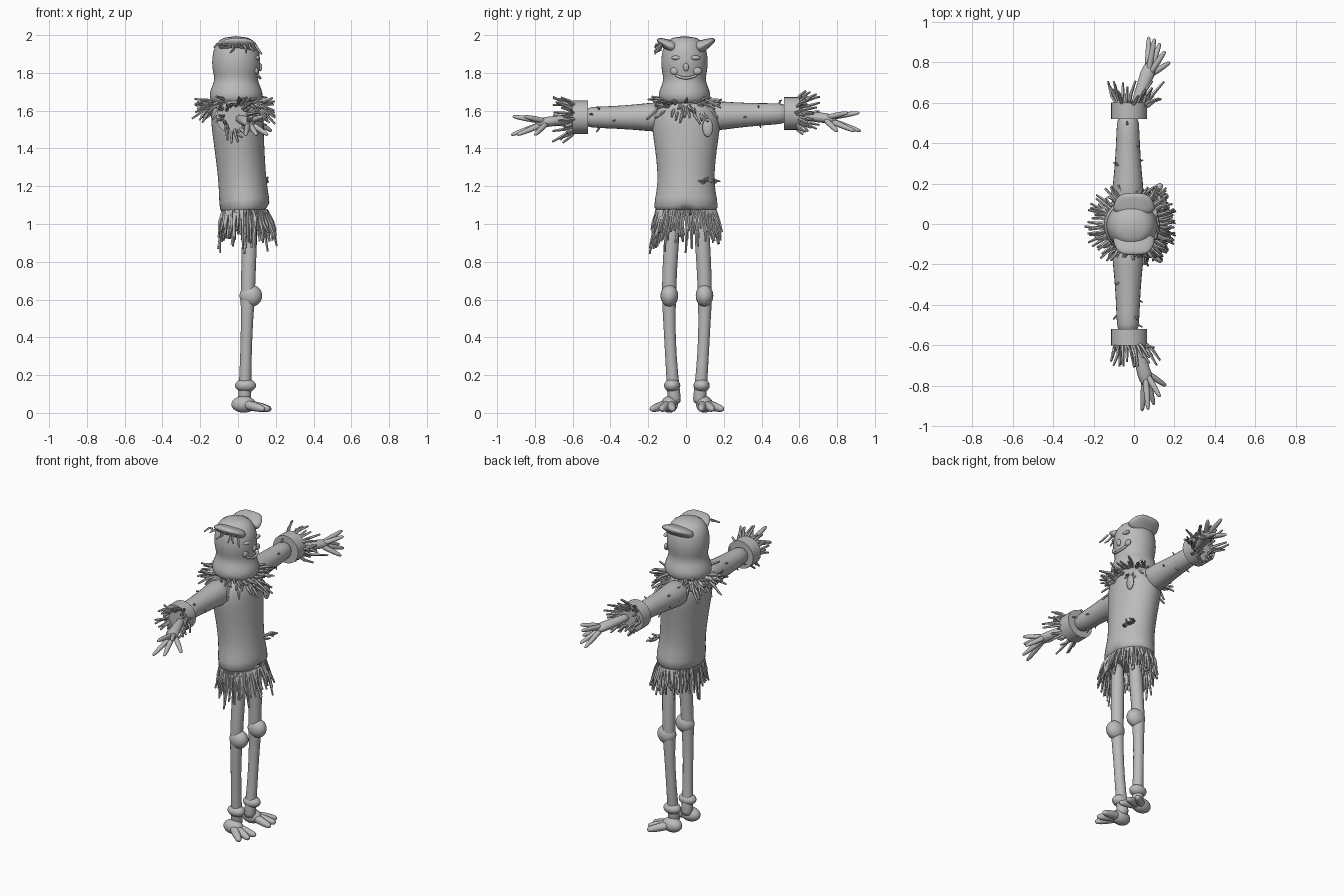
import bpy, bmesh, math, random
from mathutils import Vector, Matrix

random.seed(7)
old = bpy.data.objects.get("Cube")
if old:
    bpy.data.objects.remove(old)

grey = bpy.data.materials.new("plain_grey")
grey.use_nodes = True
tone = (0.5, 0.5, 0.5, 1)
grey.diffuse_color = tone
grey.node_tree.nodes["Principled BSDF"].inputs["Base Color"].default_value = tone

AXIS_X, AXIS_Y, AXIS_Z = Matrix.Identity(3)
SIDES = {"left": 1, "right": -1}
between = random.uniform


def sweep(bm, rings, ref=AXIS_X, sides=12):
    """Loft ellipses along a path; each ring is (centre, radius along ref, other radius)."""
    centres = [Vector(centre) for centre, *radii in rings]
    loops = []
    for i, (centre, along, across) in enumerate(rings):
        following = centres[min(i + 1, len(rings) - 1)]
        tangent = (following - centres[max(i - 1, 0)]).normalized()
        u = (ref - tangent * ref.dot(tangent)).normalized()
        v = tangent.cross(u)
        angles = [math.tau * k / sides for k in range(sides)]
        loops.append([bm.verts.new(centres[i] + u * along * math.cos(angle)
                                   + v * across * math.sin(angle)) for angle in angles])
    for lower, upper in zip(loops, loops[1:]):
        for k in range(sides):
            n = (k + 1) % sides
            bm.faces.new((lower[k], lower[n], upper[n], upper[k]))
    bm.faces.new(loops[0][::-1])
    bm.faces.new(loops[-1])


def ellipsoid(bm, centre, size):
    placed = Matrix.Translation(centre) @ Matrix.Diagonal((*size, 1))
    bmesh.ops.create_uvsphere(bm, u_segments=12, v_segments=8, radius=1, matrix=placed)


def finish(name, bm, smooth=True):
    bmesh.ops.recalc_face_normals(bm, faces=bm.faces)
    mesh = bpy.data.meshes.new(name)
    bm.to_mesh(mesh)
    bm.free()
    mesh.materials.append(grey)
    mesh.shade_smooth()
    obj = bpy.data.objects.new(name, mesh)
    bpy.context.collection.objects.link(obj)
    if smooth:
        subdivision = obj.modifiers.new("smooth", 'SUBSURF')
        subdivision.levels = subdivision.render_levels = 1
    else:
        mesh.set_sharp_from_angle(angle=math.radians(50))
    return obj


def part(name, rings, ref=AXIS_X, sides=12, smooth=True):
    bm = bmesh.new()
    sweep(bm, rings, ref, sides)
    return finish(name, bm, smooth)


def digit(bm, start, end, thick):
    """Finger or toe: tapers towards a blunt tip."""
    start, end = Vector(start), Vector(end)
    taper = {0: 1, 0.5: 1, 0.8: 0.8, 1: 0.5}
    sweep(bm, [(start.lerp(end, t), thick * k, thick * k) for t, k in taper.items()], AXIS_Z, 8)


def straw(bm, start, end, thick=0.009):
    """One bent, slightly tapered stalk."""
    start, end = Vector(start), Vector(end)
    bend = Vector([between(-1, 1) for axis in range(3)]) * 0.012
    middle = start.lerp(end, 0.5) + bend
    ref = AXIS_X if abs((end - start).normalized().x) < 0.7 else AXIS_Z
    tip = thick * 0.6
    sweep(bm, [(start, thick, thick), (middle, thick, thick), (end, tip, tip)], ref, 5)


def around(count):
    """Unevenly spaced directions round a circle, as cosine and sine."""
    for i in range(count):
        angle = math.tau * (i + between(0, 1)) / count
        yield math.cos(angle), math.sin(angle)


# Jacket with a flared hem, narrow waist and front notch
half_widths = (.185, .165, .15, .155, .165, .18, .185, .13)
jacket = part("jacket", [((.04 - .008 * i, 0, 1.04 + .09 * i), .08 + .32 * width, width)
                         for i, width in enumerate(half_widths)], sides=24)
for vert in jacket.data.vertices:
    if vert.co.z < 1.08 and vert.co.x > .1 and abs(vert.co.y) < .02:
        vert.co.z += .05

# Torn flap on the chest
bm = bmesh.new()
ellipsoid(bm, (.125, .115, 1.51), (.015, .03, .05))
finish("chest_flap", bm)

# Sack head with gathered neck
head_radii = (.12, .147, .138, .112, .126, .13, .126, .113, .07)
part("sack_head", [((-.01, -.008, 1.62 + .047 * i), radius, radius * .97)
                   for i, radius in enumerate(head_radii)], sides=20)


def face_x(y):
    return math.sqrt(.127 ** 2 - y ** 2) - .01


# Stitched grin, brows, cheeks and nose
bm = bmesh.new()
sweep(bm, [((face_x(y), y, 1.772 + 5 * y * y), .008, .008)
           for y in (.02 * i for i in range(-3, 4))], AXIS_Z, 8)
for s in SIDES.values():
    ellipsoid(bm, (face_x(.05) - .005, .05 * s, 1.88), (.015, .03, .012))
    ellipsoid(bm, (face_x(.06) - .005, .06 * s, 1.81), (.012, .025, .02))
ellipsoid(bm, (face_x(0), 0, 1.83), (.012, .016, .022))
finish("face_stitching", bm)

# Flattened sack corners
for side, s in SIDES.items():
    part(side + "_sack_corner", [
        ((0, s * (.05 + .035 * i), 1.925 + .018 * i), .11 * (1 - (i / 4) ** 3), .045 - .011 * i)
        for i in range(4)])

# Arms, cuffs and hands
for side, s in SIDES.items():
    lean = .1 if s > 0 else 0

    def arm(x, y, z):
        droop = .02 * min(y * 2, 1) if s < 0 else 0
        return x + lean * max(y - .6, 0), s * y, z - droop

    sleeve = []
    for i in range(5):
        radius = .057 + .035 * (1 - i / 4) ** 2
        sleeve.append((arm(-.03, .08 + .12 * i, 1.57 + .004 * i), radius, radius))
    part(side + "_sleeve", sleeve)
    part(side + "_cuff", [(arm(-.025, y, 1.585), .09, .088) for y in (.52, .6)],
         sides=20, smooth=False)

    # Wrist and palm, then a fan of twig fingers
    bm = bmesh.new()
    sweep(bm, [(arm(0, .57, 1.58), .025, .025), (arm(.025, .65, 1.57), .026, .026),
               (arm(.055, .75, 1.56), .042, .03), (arm(.065, .8, 1.55), .025, .02)])
    for i in range(5):
        rise = .05 * (-1) ** i
        digit(bm, arm(.055, .73, 1.56), arm(.04 + .03 * i, .93 - .008 * i * i, 1.54 - rise), .017)
    finish(side + "_hand", bm)

    # Straw bursting from the cuff, and a few twigs on the sleeve
    bm = bmesh.new()
    for c, n in around(34):
        out, reach = between(.07, .15), between(.61, .71)
        straw(bm, arm(.055 * c - .02, .575, 1.585 + .055 * n),
              arm(out * c, reach, 1.58 + out * n))
    for c, n in around(7):
        y = between(.25, .5)
        straw(bm, arm(.05 * c - .03, y, 1.58 + .05 * n),
              arm(.075 * c - .03, y + .015, 1.58 + .075 * n), .006)
    finish(side + "_cuff_straw", bm, smooth=False)

# Bony legs and splayed feet
leg_radii = {1.1: .047, .75: .039, .6: .04, .5: .033, .3: .031, .1: .035, .04: .04}
for side, s in SIDES.items():
    shift = .005 * (s + 1)

    def leg(x, y, z):
        return x, s * y + shift, z

    bm = bmesh.new()
    sweep(bm, [(leg(.033 + .03 * z, .09 - .1 * (z - .6) ** 2, z), radius, radius)
               for z, radius in leg_radii.items()])
    ellipsoid(bm, leg(.068, .088, .62), (.064, .05, .06))
    ellipsoid(bm, leg(.04, .073, .145), (.06, .046, .036))
    finish(side + "_leg", bm)

    bm = bmesh.new()
    ellipsoid(bm, leg(.03, .088, .045), (.07, .048, .045))
    for i in range(3):
        angle = .4 * i - .1
        tip = leg(.02 + .16 * math.cos(angle), .085 + .16 * math.sin(angle), .018)
        digit(bm, leg(.02, .085, .05), tip, .028)
    finish(side + "_foot", bm)

# Collar straw
bm = bmesh.new()
for c, n in around(95):
    out, z = between(.165, .23), between(1.62, 1.66)
    straw(bm, (.105 * c - .015, .12 * n, z),
          (out * c - .015, out * n, z - between(-.03, .1)))
finish("collar_straw", bm, smooth=False)

# Hem straw, spreading more at the front
bm = bmesh.new()
for c, n in around(85):
    out = between(0, .04) + .03 * max(c, 0)
    drop = between(.08, .17) + random.choice((0, 0, 0, .05))
    straw(bm, (.035 + .115 * c, .155 * n, 1.075),
          (.035 + (.115 + out) * c, (.155 + out) * n, 1.06 - drop))
finish("hem_straw", bm, smooth=False)

# Loose stalks at the pocket and the right sack corner
bm = bmesh.new()
for i in range(7):
    across = .06 + .015 * i
    straw(bm, (.12, across, 1.23), (.16, across + .03, between(1.22, 1.25)), .007)
    x = .03 * i - .09
    straw(bm, (x, -.13, 1.95), (x * 1.4, -.165, between(1.9, 1.94)), .007)
finish("loose_straw", bm, smooth=False)
